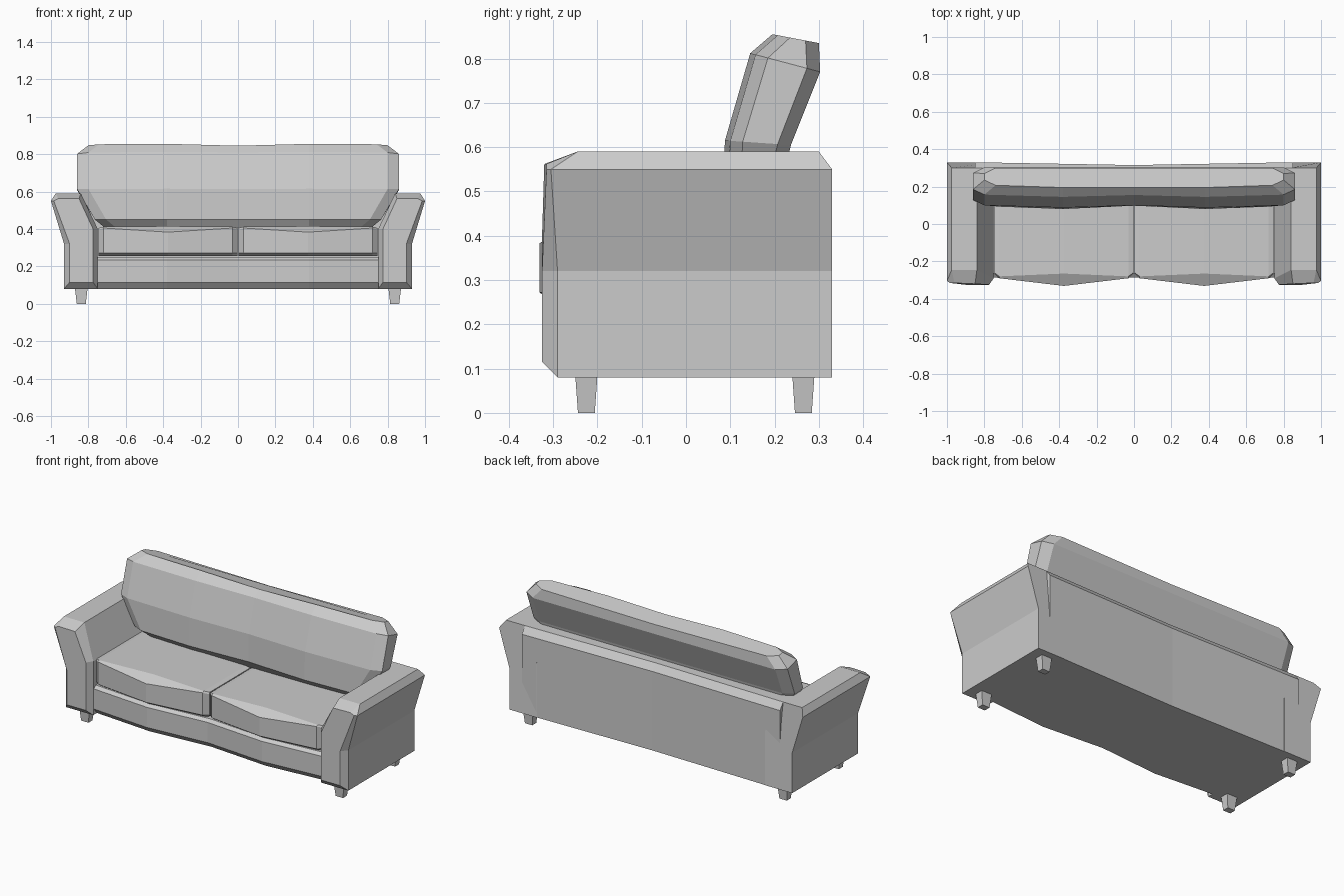
import bpy, bmesh

if "Cube" in bpy.data.objects:
    bpy.data.objects.remove(bpy.data.objects["Cube"])


def loft(name, rings, mirror=False):
    """Skin a list of equal-length point rings and cap both ends."""
    bm = bmesh.new()
    vs = [[bm.verts.new(p) for p in r] for r in rings]
    n = len(rings[0])
    for a, b in zip(vs, vs[1:]):
        for i in range(n):
            j = (i + 1) % n
            bm.faces.new((a[i], a[j], b[j], b[i]))
    bm.faces.new(vs[0])
    bm.faces.new(vs[-1])
    bmesh.ops.recalc_face_normals(bm, faces=bm.faces)
    me = bpy.data.meshes.new(name)
    bm.to_mesh(me)
    bm.free()
    ob = bpy.data.objects.new(name, me)
    bpy.context.collection.objects.link(ob)
    if mirror:
        ob.modifiers.new("Mirror", 'MIRROR').use_mirror_merge = False
    return ob


# Arms: flared profile with bevelled front and top rear edge
outer = [(.93, .08), (.93, .32), (1, .55), (.975, .59), (.84, .59), (.75, .40), (.75, .08)]
inset = [(.90, .115), (.90, .32), (.985, .55), (.96, .562), (.85, .562), (.775, .40), (.775, .115)]
y_face = [-.325, -.325, -.315, -.315, -.32, -.325, -.325]
y_edge = [-.29, -.29, -.305, -.245, -.245, -.29, -.29]
y_rear = [.33, .33, .33, .30, .30, .33, .33]
loft("arm", [[(x, y, z) for (x, z), y in zip(prof, ys)]
             for prof, ys in ((inset, y_face), (outer, y_edge), (outer, y_rear))], mirror=True)

# Back frame: slightly hollow along its length
loft("back_frame", [[(x, .20, .08), (x, .33 - d, .08), (x, .33 - d, .55),
                     (x, .30 - d, .59), (x, .20, .59)]
                    for x, d in ((-.85, 0), (0, .015), (.85, 0))])

# Seat base: wavy front rail with bevelled lower edge
loft("seat_base", [[(x, y + .03, .08), (x, y, .115), (x, y, .235), (x, y + .02, .25),
                    (x, .25, .25), (x, .25, .08)]
                   for x, y in ((-.76, -.285), (-.38, -.315), (0, -.285),
                                (.38, -.315), (.76, -.285))])

# Seat cushions: front bulges in the middle
stations = [(.003, -.265, -.26, .395, .405), (.03, -.29, -.28, .405, .412),
            (.375, -.331, -.265, .383, .415), (.72, -.29, -.28, .405, .412),
            (.747, -.265, -.26, .395, .405)]
loft("seat_cushion", [[(x, yf + .025, .255), (x, yf, .272), (x, yf, zf), (x, yt, zt),
                       (x, .21, zt), (x, .21, .255)]
                      for x, yf, yt, zf, zt in stations], mirror=True)


# Back cushion: leaning stack of eight-cornered rings
def cushion_ring(zf, zb, hw, yf, yb, bulge):
    c = .06
    pts = [(-hw, yf + .04), (-hw + c, yf + .012), (-.38, yf), (0, yf + bulge), (.38, yf),
           (hw - c, yf + .012), (hw, yf + .04), (hw, yb - .03), (hw - c, yb),
           (0, yb), (-hw + c, yb), (-hw, yb - .03)]
    dip = .01 if zf > .83 else 0
    return [(x, y, zf + (zb - zf) * (y - yf) / (yb - yf) - (dip if x == 0 else 0))
            for x, y in pts]


loft("back_cushion", [cushion_ring(*r) for r in (
    (.405, .405, .71, .12, .20, 0),
    (.45, .45, .765, .08, .20, .018),
    (.615, .605, .86, .088, .237, .012),
    (.812, .77, .86, .145, .303, .01),
    (.855, .835, .80, .195, .30, 0))])

# Legs: short square tapers
for name, y in (("front_leg", -.225), ("rear_leg", .265)):
    loft(name, [[(.838 + sx * a, y + sy * b, z)
                 for sx, sy in ((-1, -1), (1, -1), (1, 1), (-1, 1))]
                for z, a, b in ((0, .024, .019), (.085, .034, .025))], mirror=True)
